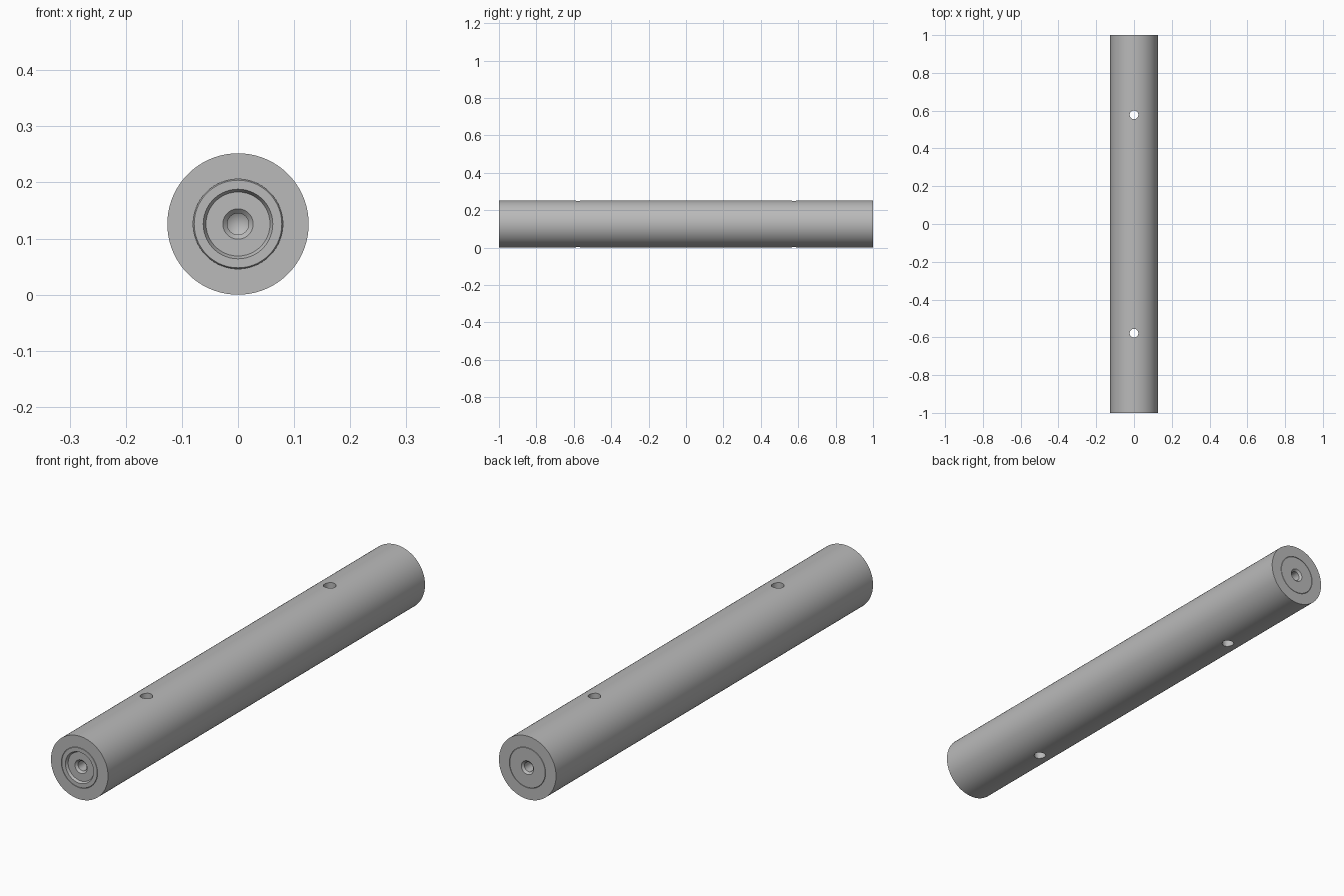
import bpy
import bmesh
from math import cos, sin, tau, radians

R = 0.126        # outer radius, also the height of the axis
BORE = 0.08      # inner radius of the tube
SEGMENTS = 96

cube = bpy.data.objects.get("Cube")
if cube:
    bpy.data.objects.remove(cube, do_unlink=True)

steel = bpy.data.materials.new("grey steel")
steel.use_nodes = True
grey = (0.49, 0.49, 0.49, 1)
steel.diffuse_color = grey
steel.node_tree.nodes["Principled BSDF"].inputs["Base Color"].default_value = grey


def smooth(obj):
    bpy.ops.object.select_all(action="DESELECT")
    obj.select_set(True)
    bpy.context.view_layer.objects.active = obj
    bpy.ops.object.shade_smooth_by_angle(angle=radians(25))


def lathe(name, profile, closed=False):
    """Revolve (radius, y) points about the y axis."""
    bm = bmesh.new()
    rings = []
    for r, y in profile:
        if r == 0:
            rings.append([bm.verts.new((0, y, 0))] * SEGMENTS)
        else:
            rings.append([bm.verts.new((r * cos(tau * i / SEGMENTS), y,
                                        r * sin(tau * i / SEGMENTS)))
                          for i in range(SEGMENTS)])
    pairs = list(zip(rings, rings[1:]))
    if closed:
        pairs.append((rings[-1], rings[0]))
    for a, b in pairs:
        for i in range(SEGMENTS):
            j = (i + 1) % SEGMENTS
            corners = dict.fromkeys((a[i], a[j], b[j], b[i]))
            bm.faces.new(list(corners))
    bmesh.ops.recalc_face_normals(bm, faces=bm.faces)
    mesh = bpy.data.meshes.new(name)
    bm.to_mesh(mesh)
    bm.free()
    mesh.materials.append(steel)
    obj = bpy.data.objects.new(name, mesh)
    obj.location.z = R
    bpy.context.collection.objects.link(obj)
    return obj


# Hollow tube, with extra rings on either side of the cross holes
stations = [-1, -0.64, -0.52, 0.52, 0.64, 1]
tube = lathe("tube", [(R, y) for y in stations]
             + [(BORE, y) for y in reversed(stations)], closed=True)

# Cross holes drilled vertically through the tube
for label, y in (("front", -0.578), ("back", 0.578)):
    bpy.ops.mesh.primitive_cylinder_add(vertices=40, radius=0.023, depth=0.5,
                                        location=(0, y, R))
    cutter = bpy.context.object
    cutter.name = label + "_hole_cutter"
    cutter.data.materials.append(steel)
    cut = tube.modifiers.new(label + "_hole", "BOOLEAN")
    cut.object = cutter
    cut.operation = "DIFFERENCE"
    cut.solver = "EXACT"
    bpy.context.view_layer.objects.active = tube
    bpy.ops.object.modifier_apply(modifier=cut.name)
    bpy.data.objects.remove(cutter, do_unlink=True)
smooth(tube)


def end_plug(name, side, recess):
    """Plug with a chamfered rim and a countersunk, blind centre hole."""
    rim = [(0, 0.2), (BORE, 0.2), (BORE, 0.003), (BORE - 0.002, 0)]
    step = [(0.062, 0), (0.057, recess)] if recess else []
    hole = [(0.027, recess), (0.019, recess + 0.008),
            (0.019, recess + 0.06), (0, recess + 0.072)]
    smooth(lathe(name, [(r, side * (1 - d)) for r, d in rim + step + hole]))


end_plug("front_plug", -1, 0.01)
end_plug("back_plug", 1, 0)
